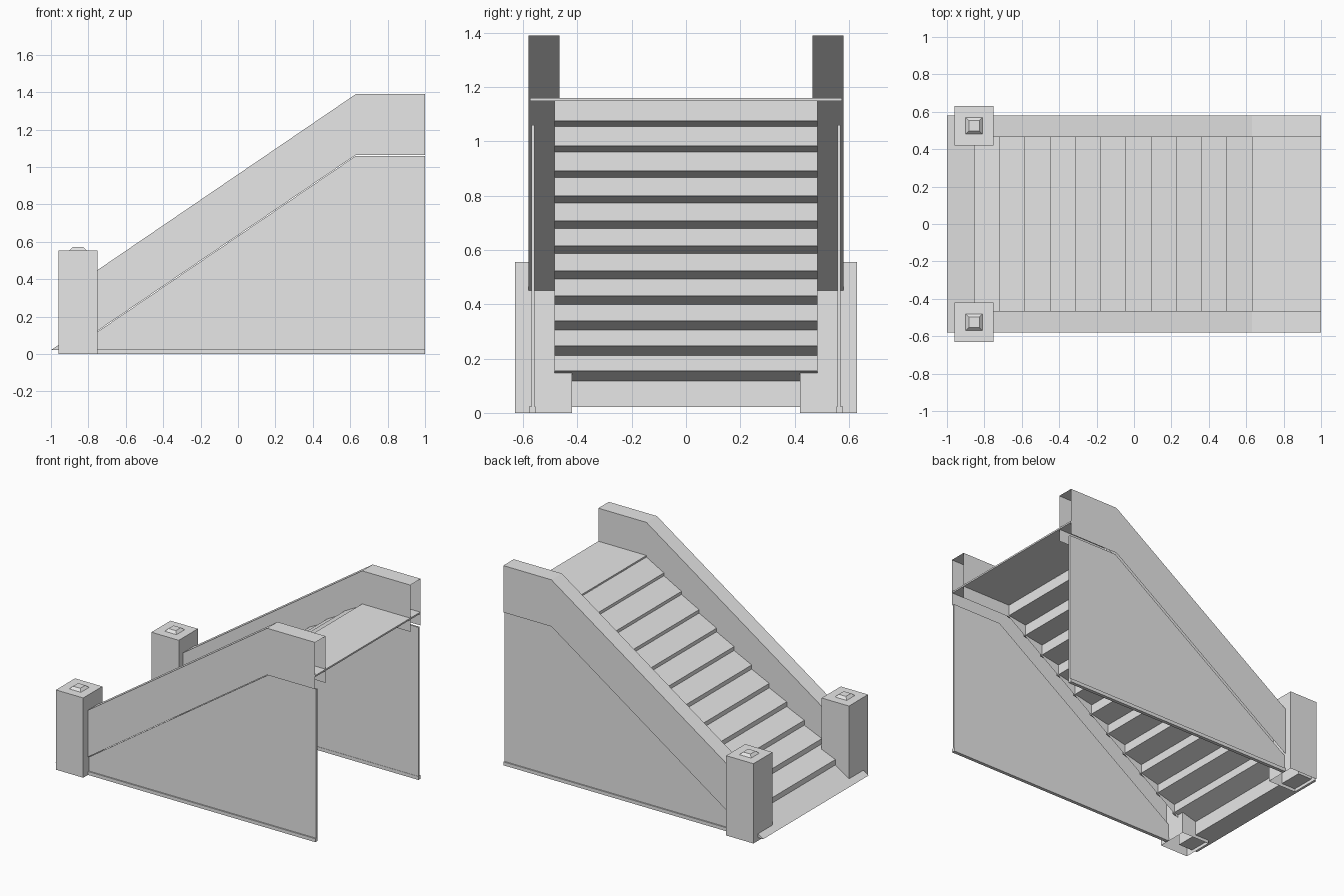
import bpy, bmesh

cube = bpy.data.objects.get("Cube")
if cube:
    bpy.data.objects.remove(cube, do_unlink=True)

stone = bpy.data.materials.new("plain_grey")
stone.use_nodes = True
stone.diffuse_color = (0.8, 0.8, 0.8, 1)
stone.node_tree.nodes["Principled BSDF"].inputs["Base Color"].default_value = (0.8, 0.8, 0.8, 1)


def add_object(name, bm, mirror=False):
    mesh = bpy.data.meshes.new(name)
    bm.to_mesh(mesh)
    bm.free()
    mesh.materials.append(stone)
    obj = bpy.data.objects.new(name, mesh)
    bpy.context.collection.objects.link(obj)
    if mirror:
        mod = obj.modifiers.new("both_sides", 'MIRROR')
        mod.use_axis = (False, True, False)
        mod.use_mirror_merge = False
    return obj


def prism(name, profile, y0, y1, mirror=False):
    """Extrude an x-z outline from y0 to y1."""
    bm = bmesh.new()
    near = [bm.verts.new((x, y0, z)) for x, z in profile]
    far = [bm.verts.new((x, y1, z)) for x, z in profile]
    bm.faces.new(near)
    bm.faces.new(far[::-1])
    n = len(profile)
    for i in range(n):
        j = (i + 1) % n
        bm.faces.new((near[i], far[i], far[j], near[j]))
    bmesh.ops.recalc_face_normals(bm, faces=bm.faces)
    return add_object(name, bm, mirror)


# Sloping treads with short risers
STEPS = 12
edge = [-0.855 + i * 0.135 for i in range(STEPS)]
top = [0.117 + i * 0.0938 for i in range(STEPS)]
low = [0.063 + i * 0.092 for i in range(STEPS)]
prism("bottom_ramp", [(-1, 0.022), (edge[0], 0.022), (edge[0], top[0])], -0.58, 0.58)
for i in range(1, STEPS):
    prism(f"step_{i}", [(edge[i - 1], top[i - 1]), (edge[i], low[i]),
                        (edge[i], top[i]), (edge[i - 1], low[i])], -0.485, 0.485)

# Upper landing
prism("landing", [(0.63, 1.149), (1, 1.149), (1, 1.16), (0.63, 1.16)], -0.575, 0.575)

# Hollow parapets, open underneath and at the high end
bm = bmesh.new()
rows = []
for x, z0, z1 in ((-0.75, 0.125, 0.45), (0.63, 1.065, 1.39), (1, 1.065, 1.39)):
    section = ((0.58, z0), (0.58, z1), (0.465, z1), (0.465, z0))
    rows.append([bm.verts.new((x, y, z)) for y, z in section])
for a, b in zip(rows, rows[1:]):
    for j in range(3):
        bm.faces.new((a[j], a[j + 1], b[j + 1], b[j]))
bm.faces.new(rows[0][::-1])
add_object("parapets", bm, True)

# Side panels below the parapets, with a thin base strip
prism("side_panels", [(-0.75, 0), (1, 0), (1, 1.06), (0.63, 1.06), (-0.75, 0.12)],
      0.557, 0.569, True)
prism("base_strips", [(-0.75, 0), (1, 0), (1, 0.024), (-0.75, 0.024)], 0.555, 0.578, True)

# Newel posts with a small tapered cap, open at the bottom
bm = bmesh.new()
rings = []
for half, z in ((0.105, 0), (0.105, 0.555), (0.045, 0.555), (0.028, 0.572)):
    corners = ((-1, -1), (1, -1), (1, 1), (-1, 1))
    rings.append([bm.verts.new((-0.855 + sx * half, 0.525 + sy * half, z)) for sx, sy in corners])
for a, b in zip(rings, rings[1:]):
    for j in range(4):
        k = (j + 1) % 4
        bm.faces.new((a[j], a[k], b[k], b[j]))
bm.faces.new(rings[-1])
add_object("newel_posts", bm, True)
